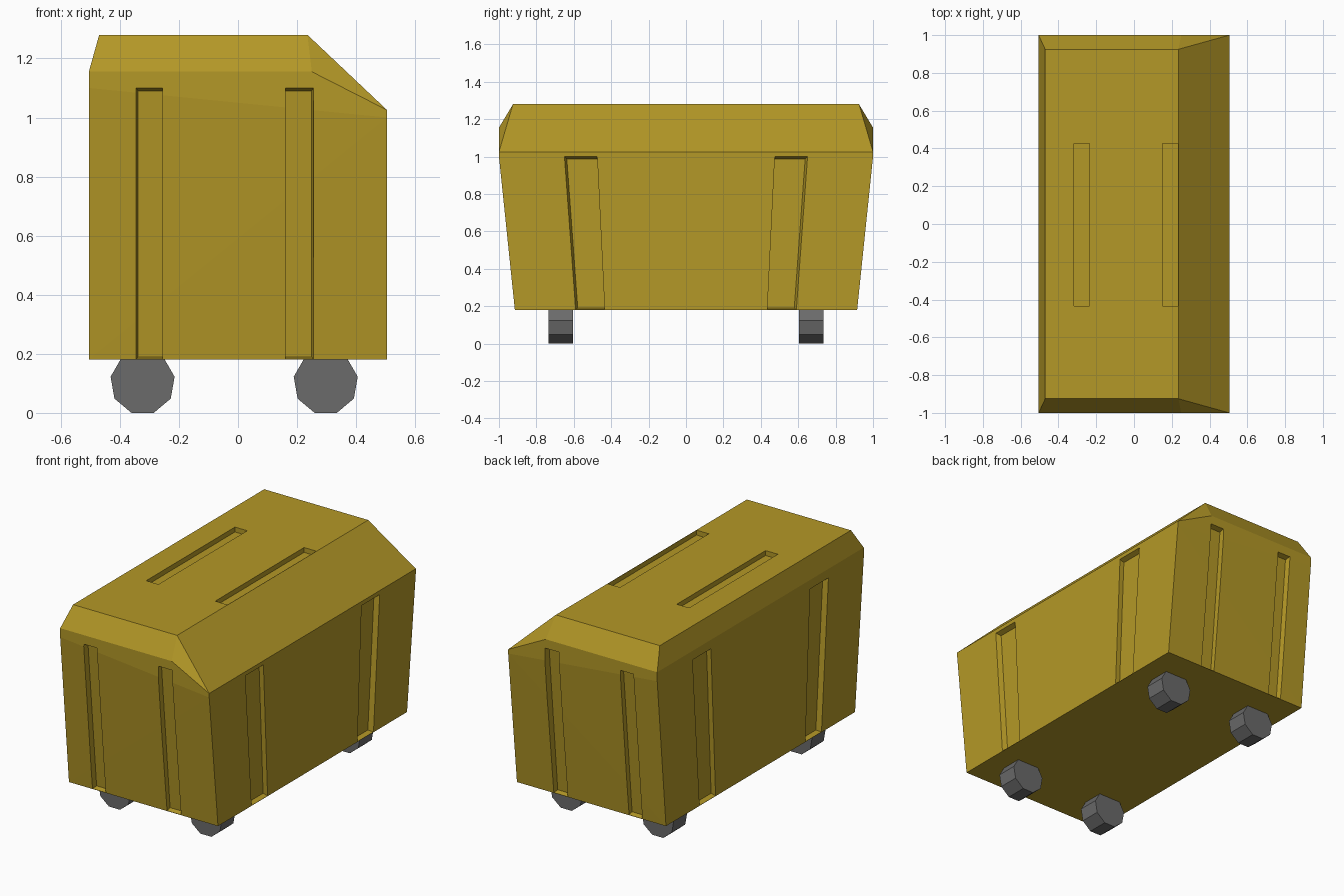
import bpy, bmesh
from math import cos, sin, radians

cube = bpy.data.objects.get("Cube")
if cube:
    bpy.data.objects.remove(cube, do_unlink=True)


def material(name, color):
    mat = bpy.data.materials.new(name)
    mat.use_nodes = True
    mat.diffuse_color = color
    mat.node_tree.nodes["Principled BSDF"].inputs["Base Color"].default_value = color
    return mat


mustard = material("mustard paint", (0.456, 0.314, 0.02, 1))
rubber = material("grey rubber", (0.145, 0.145, 0.145, 1))


def hull(name, points, mat):
    """Convex solid around a few corner points."""
    bm = bmesh.new()
    for p in points:
        bm.verts.new(p)
    bmesh.ops.convex_hull(bm, input=bm.verts)
    bmesh.ops.dissolve_limit(bm, angle_limit=radians(0.3), verts=bm.verts, edges=bm.edges)
    bmesh.ops.recalc_face_normals(bm, faces=bm.faces)
    mesh = bpy.data.meshes.new(name)
    bm.to_mesh(mesh)
    bm.free()
    mesh.materials.append(mat)
    obj = bpy.data.objects.new(name, mesh)
    bpy.context.collection.objects.link(obj)
    return obj


# Container body: half outline of the end, mirrored front to back
W, BASE, TOP = 0.505, 0.18, 1.28
corners = [
    (-W, 0.915, BASE), (W, 0.915, BASE),
    (-W, 1, 1.1), (0.25, 1, 1.1), (W, 1, 1.0),
    (-W, 1, 1.155), (0.25, 1, 1.155), (W, 1, 1.025),
    (-0.47, 0.925, TOP), (0.235, 0.925, TOP),
]
body = hull("container_body", [(x, s * y, z) for x, y, z in corners for s in (-1, 1)], mustard)

# Recess cutters: opening outline, floor outline, extended outward
DEPTH = 0.03
cutters = []


def cutter(opening, floor):
    outside = [tuple(2 * a - b for a, b in zip(p, q)) for p, q in zip(opening, floor)]
    cutters.append(hull("recess_cutter", outside + floor, mustard))


def end_y(z):
    return 0.915 + (z - BASE) * 0.085 / 0.92


LOW, LOW_IN = BASE + 0.002, BASE + 0.01

# Upright recesses on both ends
for s in (-1, 1):
    for x0, x1, i0, i1 in ((-0.345, -0.255, -0.338, -0.255), (0.16, 0.255, 0.16, 0.249)):
        opening = [(x, s * end_y(z), z) for x in (x0, x1) for z in (LOW, 1.1)]
        floor = [(x, s * (end_y(z) - DEPTH), z) for x in (i0, i1) for z in (LOW_IN, 1.09)]
        cutter(opening, floor)

# Leaning recesses on both long sides
for side, top in ((1, 1.0), (-1, 1.1)):
    for s in (-1, 1):
        def edges(z, inset):
            t = (z - BASE) / 0.82
            return s * (0.435 + 0.04 * t), s * (0.59 + 0.06 * t - inset)
        opening = [(side * W, y, z) for z in (LOW, top) for y in edges(z, 0)]
        floor = [(side * (W - DEPTH), y, z) for z in (LOW_IN, top - 0.012) for y in edges(z, 0.012)]
        cutter(opening, floor)

# Long slots in the lid
for x0, x1 in ((-0.318, -0.235), (0.15, 0.233)):
    slot = [(x, y) for x in (x0, x1) for y in (-0.435, 0.425)]
    cutter([(x, y, TOP) for x, y in slot], [(x, y, TOP - DEPTH) for x, y in slot])

for c in cutters:
    c.hide_render = True
    mod = body.modifiers.new("recess", "BOOLEAN")
    mod.operation = "DIFFERENCE"
    mod.solver = "EXACT"
    mod.object = c

# Bake the cuts and discard the cutters
graph = bpy.context.evaluated_depsgraph_get()
cut_mesh = bpy.data.meshes.new_from_object(body.evaluated_get(graph))
body.modifiers.clear()
body.data = cut_mesh
for c in cutters:
    bpy.data.objects.remove(c, do_unlink=True)

# Nine-sided wheels standing on a flat facet
R = 0.11
for side, x in (("right", -0.323), ("left", 0.297)):
    for end, s in (("front", -1), ("back", 1)):
        ring = [radians(10 + 40 * i) for i in range(9)]
        hull(f"wheel_{end}_{side}",
             [(x + R * cos(a), s * y, R * (cos(radians(20)) + sin(a)))
              for a in ring for y in (0.605, 0.735)], rubber)
